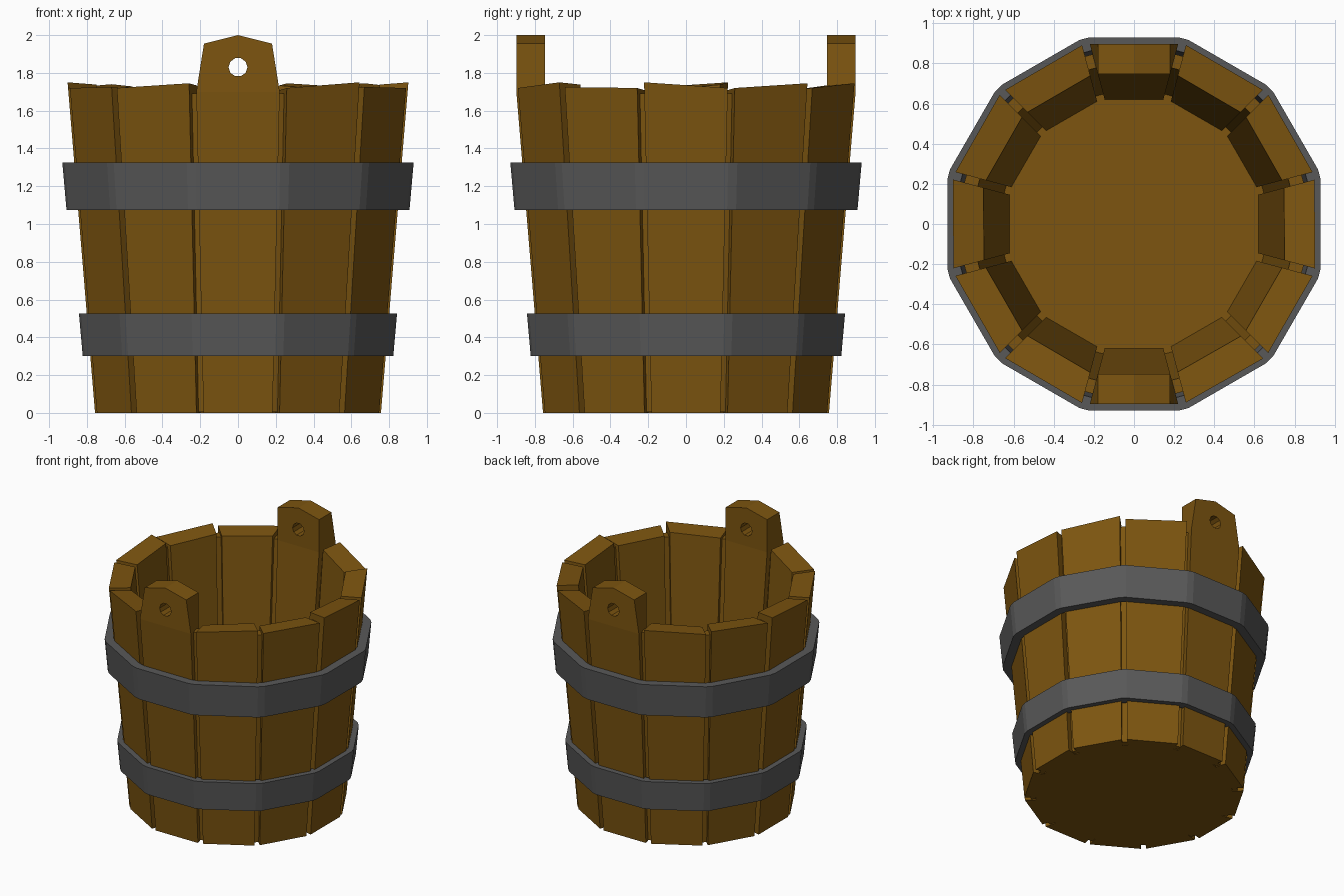
import bpy
import bmesh
from math import cos, sin, tan, radians, pi
from mathutils import Matrix, Vector

cube = bpy.data.objects.get("Cube")
if cube:
    bpy.data.objects.remove(cube, do_unlink=True)


def make_material(name, color):
    mat = bpy.data.materials.new(name)
    mat.use_nodes = True
    mat.diffuse_color = color
    bsdf = mat.node_tree.nodes["Principled BSDF"]
    bsdf.inputs["Base Color"].default_value = color
    bsdf.inputs["Roughness"].default_value = 0.8
    return mat


WOOD = make_material("brown wood", (0.205, 0.091, 0.005, 1))
IRON = make_material("dark iron", (0.098, 0.098, 0.098, 1))


def make_object(name, bm, mat):
    bmesh.ops.recalc_face_normals(bm, faces=bm.faces)
    mesh = bpy.data.meshes.new(name)
    bm.to_mesh(mesh)
    bm.free()
    mesh.materials.append(mat)
    obj = bpy.data.objects.new(name, mesh)
    bpy.context.collection.objects.link(obj)
    return obj


def loft(bm, rings, closed=False):
    """Bridge equal rings of points; cap the ends unless closed."""
    loops = [[bm.verts.new(p) for p in ring] for ring in rings]
    pairs = list(zip(loops, loops[1:]))
    if closed:
        pairs.append((loops[-1], loops[0]))
    else:
        bm.faces.new(loops[0])
        bm.faces.new(loops[-1])
    n = len(loops[0])
    for a, b in pairs:
        for i in range(n):
            j = (i + 1) % n
            bm.faces.new((a[i], a[j], b[j], b[i]))


# Wall slope: outer and inner distance from the axis at a height
def outer(z):
    return 0.757 + 0.083 * z


def inner(z):
    return 0.617 + 0.076 * z


def half_width(r):
    return r * tan(pi / 12) - 0.02


def section(z_cw, z_ccw, tilt=0.0):
    """Four corners of a stave facing +x, with its top leaning inwards."""
    pts = []
    for side, z in ((-1, z_cw), (1, z_ccw)):
        r_out, r_in = outer(z), inner(z)
        pair = [(r_out, side * half_width(r_out), z),
                (r_in, side * half_width(r_in), z - tilt)]
        pts += pair if side < 0 else pair[::-1]
    return pts


def turn(bm, angle):
    bm.transform(Matrix.Rotation(radians(angle), 4, 'Z'))


# Plain staves, each with a slightly uneven top: angle -> heights of both corners
TOPS = {0: (1.75, 1.72), 30: (1.72, 1.745), 60: (1.72, 1.745),
        120: (1.735, 1.72), 150: (1.74, 1.72), 180: (1.75, 1.72),
        210: (1.72, 1.725), 240: (1.72, 1.745), 300: (1.72, 1.75),
        330: (1.725, 1.72)}
for angle, (z_cw, z_ccw) in TOPS.items():
    bm = bmesh.new()
    loft(bm, [section(0, 0), section(z_cw, z_ccw, 0.012)])
    turn(bm, angle)
    make_object(f"stave_{angle}", bm, WOOD)

# Tall staves with an upright pierced ear, front and back
for name, angle in (("back", 90), ("front", 270)):
    bm = bmesh.new()
    bend = 1.7
    loft(bm, [section(0, 0), section(bend, bend)])
    stave = make_object(f"{name}_ear_stave", bm, WOOD)

    # Ear above the bend: a five-sided outline joined to a round hole
    r_out, r_in = outer(bend), inner(bend)
    bm = bmesh.new()
    hole_z, hole_r, steps = 1.83, 0.05, 10
    outline = [(-0.221, bend), (0.221, bend), (0.18, 1.955), (0, 2.0), (-0.18, 1.955)]
    loft(bm, [[(r, y * (half_width(r) / 0.221 if z == bend else 1), z) for y, z in outline]
              for r in (r_in, r_out)])
    ear = make_object(f"{name}_ear", bm, WOOD)

    bm = bmesh.new()
    circle = [(hole_r * cos(2 * pi * i / steps), hole_z + hole_r * sin(2 * pi * i / steps))
              for i in range(steps)]
    loft(bm, [[(r, y, z) for y, z in circle] for r in (r_in - 0.2, r_out + 0.2)])
    cutter = make_object("hole_cutter", bm, WOOD)
    cutter.hide_render = True

    mod = ear.modifiers.new("hole", 'BOOLEAN')
    mod.operation = 'DIFFERENCE'
    mod.solver = 'EXACT'
    mod.object = cutter
    bpy.context.view_layer.objects.active = ear
    bpy.ops.object.modifier_apply(modifier=mod.name)
    bpy.data.objects.remove(cutter, do_unlink=True)
    for part in (stave, ear):
        part.data.transform(Matrix.Rotation(radians(angle), 4, 'Z'))

# Narrow filler strips set back in the gaps between the staves
bm = bmesh.new()
for i in range(12):
    spin = Matrix.Rotation(radians(15 + 30 * i), 3, 'Z')
    rings = []
    for z, r_in, r_out in ((0.005, 0.66, 0.735), (1.69, 0.8, 0.87)):
        corners = ((r_in, -0.03), (r_out, -0.03), (r_out, 0.03), (r_in, 0.03))
        rings.append([spin @ Vector((x, y, z)) for x, y in corners])
    loft(bm, rings)
make_object("gap_strips", bm, WOOD)

# Floor
bm = bmesh.new()
loft(bm, [[(0.7 * cos(radians(15 + 30 * i)), 0.7 * sin(radians(15 + 30 * i)), z)
           for i in range(12)] for z in (0, 0.06)])
make_object("floor", bm, WOOD)


# Iron hoops: twelve flats with narrow chamfered corners
def hoop(name, z0, z1, r0, r1, thickness=0.065):
    angles = [radians(30 * i + side * 13.5) for i in range(12) for side in (-1, 1)]

    def ring(r, z):
        c = r / cos(radians(13.5))
        return [(c * cos(a), c * sin(a), z) for a in angles]

    bm = bmesh.new()
    loft(bm, [ring(r0 - thickness, z0), ring(r0, z0),
              ring(r1, z1), ring(r1 - thickness, z1)], closed=True)
    make_object(name, bm, IRON)


hoop("lower_hoop", 0.3, 0.525, 0.822, 0.842)
hoop("upper_hoop", 1.075, 1.325, 0.908, 0.93)
